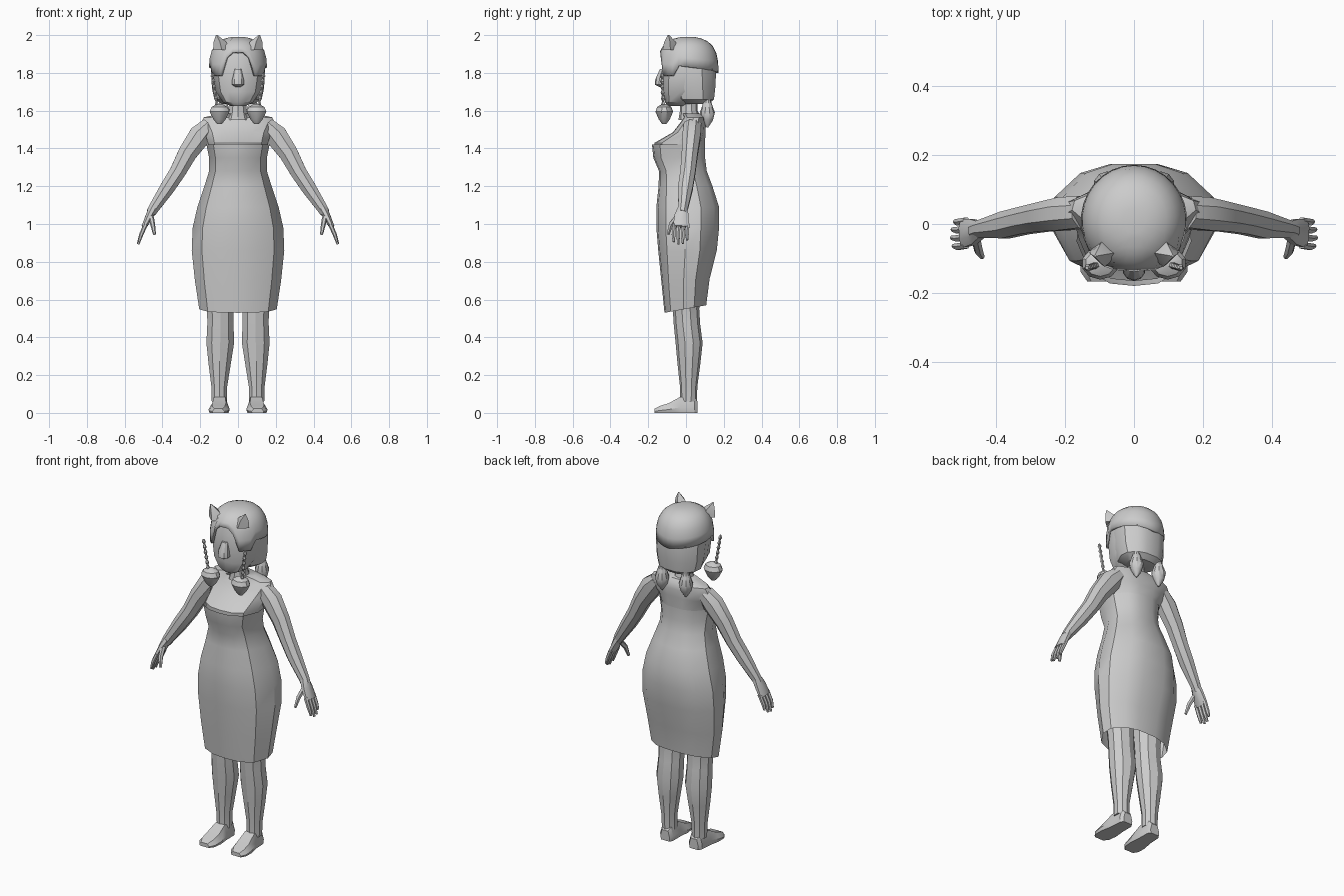
import bpy, bmesh, math
from mathutils import Vector

cube = bpy.data.objects.get("Cube")
if cube:
    bpy.data.objects.remove(cube, do_unlink=True)

grey = bpy.data.materials.new("light_grey")
grey.use_nodes = True
grey.diffuse_color = (0.6, 0.6, 0.6, 1)
grey.node_tree.nodes["Principled BSDF"].inputs["Base Color"].default_value = (0.6, 0.6, 0.6, 1)


def loft(name, rings, caps=True, side=1, angle=32):
    """Skin a list of equal-length point rings; side=-1 mirrors across x."""
    bm = bmesh.new()
    loops = [[bm.verts.new((p[0] * side, p[1], p[2])) for p in r] for r in rings]
    n = len(loops[0])
    for a, b in zip(loops, loops[1:]):
        for i in range(n):
            bm.faces.new((a[i], a[(i + 1) % n], b[(i + 1) % n], b[i]))
    if caps:
        bm.faces.new(loops[0])
        bm.faces.new(loops[-1])
    bmesh.ops.recalc_face_normals(bm, faces=bm.faces)
    mesh = bpy.data.meshes.new(name)
    bm.to_mesh(mesh)
    bm.free()
    mesh.materials.append(grey)
    ob = bpy.data.objects.new(name, mesh)
    bpy.context.collection.objects.link(ob)
    bpy.ops.object.select_all(action='DESELECT')
    ob.select_set(True)
    bpy.context.view_layer.objects.active = ob
    bpy.ops.object.shade_smooth_by_angle(angle=math.radians(angle))
    return ob


HALF = [(0, -1), (.42, -.95), (.78, -.7), (1, -.08), (.96, .42), (.65, .84), (.28, 1)]
SECTION = HALF + [(-x, y) for x, y in reversed(HALF[1:])]
OVAL = [(math.sin(i * math.pi / 5), -math.cos(i * math.pi / 5)) for i in range(10)]


def level(z, half_w, front, back, shape=OVAL, cx=0.0, tilt=0.0):
    """Horizontal cross-section between a front and a back y."""
    mid, depth = (front + back) / 2, (back - front) / 2
    return [(cx + u * half_w, mid + v * depth, z + v * tilt) for u, v in shape]


def tube(name, path, side=1, sides=8):
    """Limb along (x, y, z, radius_y, radius_across) points."""
    pts = [Vector(p[:3]) for p in path]
    rings = []
    for i, p in enumerate(path):
        t = (pts[min(i + 1, len(pts) - 1)] - pts[max(i - 1, 0)]).normalized()
        u = (Vector((0, 1, 0)) - t * t.y).normalized()
        v = t.cross(u)
        rings.append([pts[i] + u * p[3] * math.cos(a) + v * p[4] * math.sin(a)
                      for a in (2 * math.pi * (k + .5) / sides for k in range(sides))])
    return loft(name, rings, side=side)


# Dress: open at the hem
loft("dress", [level(*r, shape=SECTION, tilt=t) for r, t in (
    ((.55, .205, -.114, .107), .02), ((.70, .228, -.13, .125), .01),
    ((.86, .245, -.147, .163), 0), ((.98, .24, -.157, .175), 0),
    ((1.09, .215, -.157, .175), 0), ((1.20, .178, -.145, .14), 0),
    ((1.28, .153, -.143, .11), 0), ((1.35, .153, -.173, .101), 0),
    ((1.42, .167, -.18, .101), 0))], caps=False)

# Bare chest and shoulders
loft("upper_torso", [level(*r, shape=SECTION) for r in (
    (1.36, .146, -.165, .098), (1.43, .160, -.166, .10), (1.485, .175, -.07, .104),
    (1.53, .20, -.035, .105), (1.565, .18, -.01, .10), (1.585, .09, -.02, .085))])
loft("neck", [level(*r) for r in (
    (1.55, .065, -.04, .085), (1.60, .048, -.032, .062), (1.68, .045, -.035, .06))])

# Head and nose
loft("head", [level(*r, shape=SECTION) for r in (
    (1.625, .04, -.095, .0), (1.645, .08, -.112, .03), (1.70, .118, -.122, .08),
    (1.78, .132, -.125, .1), (1.86, .132, -.122, .12), (1.93, .11, -.1, .11))])
loft("nose", [level(*r) for r in (
    (1.725, .014, -.14, -.1), (1.738, .034, -.165, -.1), (1.765, .032, -.163, -.1),
    (1.82, .018, -.138, -.1))])

# Hair behind the face
loft("back_hair", [level(*r, shape=SECTION) for r in (
    (1.635, .085, -.01, .12), (1.66, .125, -.05, .148), (1.72, .138, -.075, .155),
    (1.82, .143, -.10, .16), (1.88, .135, -.09, .15))])


# Knitted hat with a face opening and two front flaps
def rim(deg):
    if deg < 20:
        return 1.91
    if deg < 30:
        return 1.88
    if deg < 65:
        return 1.785
    return 1.84 - .04 * (deg - 65) / 115


def hat_ring(t):
    ring = []
    for i in range(30):
        a = math.radians(i * 12)
        z0 = rim(min(i, 30 - i) * 12)
        z = z0 + (1.99 - z0) * t
        k = max(0, (z - 1.79) / .2)
        s = max(.02, 1 - k ** 3.2) ** (1 / 2.6)
        ring.append((.155 * s * math.sin(a), .01 - .162 * s * math.cos(a), z))
    return ring


hat = loft("hat", [hat_ring(t) for t in (0, .3, .55, .75, .88, .96, 1)], caps=False, angle=25)
fill = bmesh.new()
fill.from_mesh(hat.data)
top = [e for e in fill.edges if e.is_boundary and min(v.co.z for v in e.verts) > 1.985]
bmesh.ops.holes_fill(fill, edges=top, sides=0)
bmesh.ops.recalc_face_normals(fill, faces=fill.faces)
fill.to_mesh(hat.data)
fill.free()
shell = hat.modifiers.new("thickness", 'SOLIDIFY')
shell.thickness = .014

DIAMOND = [(0, -1), (1, 0), (0, 1), (-1, 0)]
for side, label in ((1, "left"), (-1, "right")):
    # Pointed ear on the hat
    loft(label + "_hat_ear", [
        level(1.92, .047, -.125, -.04, DIAMOND, .085),
        level(1.965, .033, -.115, -.055, DIAMOND, .096),
        level(2.0, .004, -.097, -.089, DIAMOND, .113)], side=side)

    # Braided cord and tassel hanging from the flap
    braid = []
    for i in range(13):
        f = i / 12
        r = .011 if i % 2 else .005
        braid.append((.137 - .027 * f, -.128 + .008 * f, 1.80 - .18 * f, r, r))
    tube(label + "_braid", braid, side, 5)
    loft(label + "_tassel", [level(z, r, -.115 - r * .85, -.115 + r * .85, cx=.098) for z, r in (
        (1.53, .014), (1.555, .035), (1.595, .055), (1.62, .044), (1.636, .012))], side=side)

    # Pigtail at the nape
    loft(label + "_pigtail", [level(z, r, .113 - r, .113 + r, cx=.078) for z, r in (
        (1.51, .004), (1.55, .030), (1.59, .040), (1.63, .026), (1.665, .014), (1.69, .02))],
        side=side)

    # Arm
    tube(label + "_arm", [
        (.15, .035, 1.525, .05, .045), (.20, .03, 1.47, .052, .064),
        (.267, .02, 1.375, .046, .054), (.32, .01, 1.275, .043, .046),
        (.375, -.003, 1.19, .042, .042), (.445, -.015, 1.085, .028, .031),
        (.46, -.02, 1.06, .028, .027)], side)

    # Hand: palm, four fingers and thumb
    tube(label + "_palm", [
        (.447, -.017, 1.085, .027, .026), (.468, -.023, 1.045, .040, .022),
        (.497, -.027, .985, .046, .015)], side)
    for n, y, drop in (("index", -.062, .012), ("middle", -.038, 0),
                       ("ring", -.014, .004), ("little", .009, .022)):
        tube(f"{label}_{n}_finger", [
            (.488, y, 1.0, .011, .012), (.512, y - .004, .945, .011, .011),
            (.529 - drop * .4, y - .002, .893 + drop, .007, .007)], side, 6)
    tube(label + "_thumb", [
        (.462, -.035, 1.05, .016, .014), (.452, -.078, 1.0, .014, .013),
        (.442, -.095, .945, .008, .008)], side, 6)

    # Leg
    loft(label + "_leg", [level(z, w, f, b, cx=cx) for z, w, f, b, cx in (
        (.06, .043, -.03, .058, .098), (.14, .044, -.032, .06, .099),
        (.26, .062, -.045, .076, .097), (.37, .077, -.055, .088, .094),
        (.47, .073, -.065, .075, .093), (.55, .074, -.07, .07, .093),
        (.75, .088, -.09, .08, .1))], side=side)

    # Shoe: sections along its length, flat sole
    shoe = []
    for y, w, h, cx in ((.062, .03, .06, .094), (.045, .043, .08, .095), (-.03, .046, .085, .097),
                        (-.09, .056, .052, .1), (-.14, .052, .036, .103), (-.167, .032, .022, .104)):
        shoe.append([(cx + u * w, y, v * h) for u, v in (
            (-.9, 0), (.9, 0), (1, .35), (.65, 1), (-.65, 1), (-1, .35))])
    loft(label + "_shoe", shoe, side=side)
